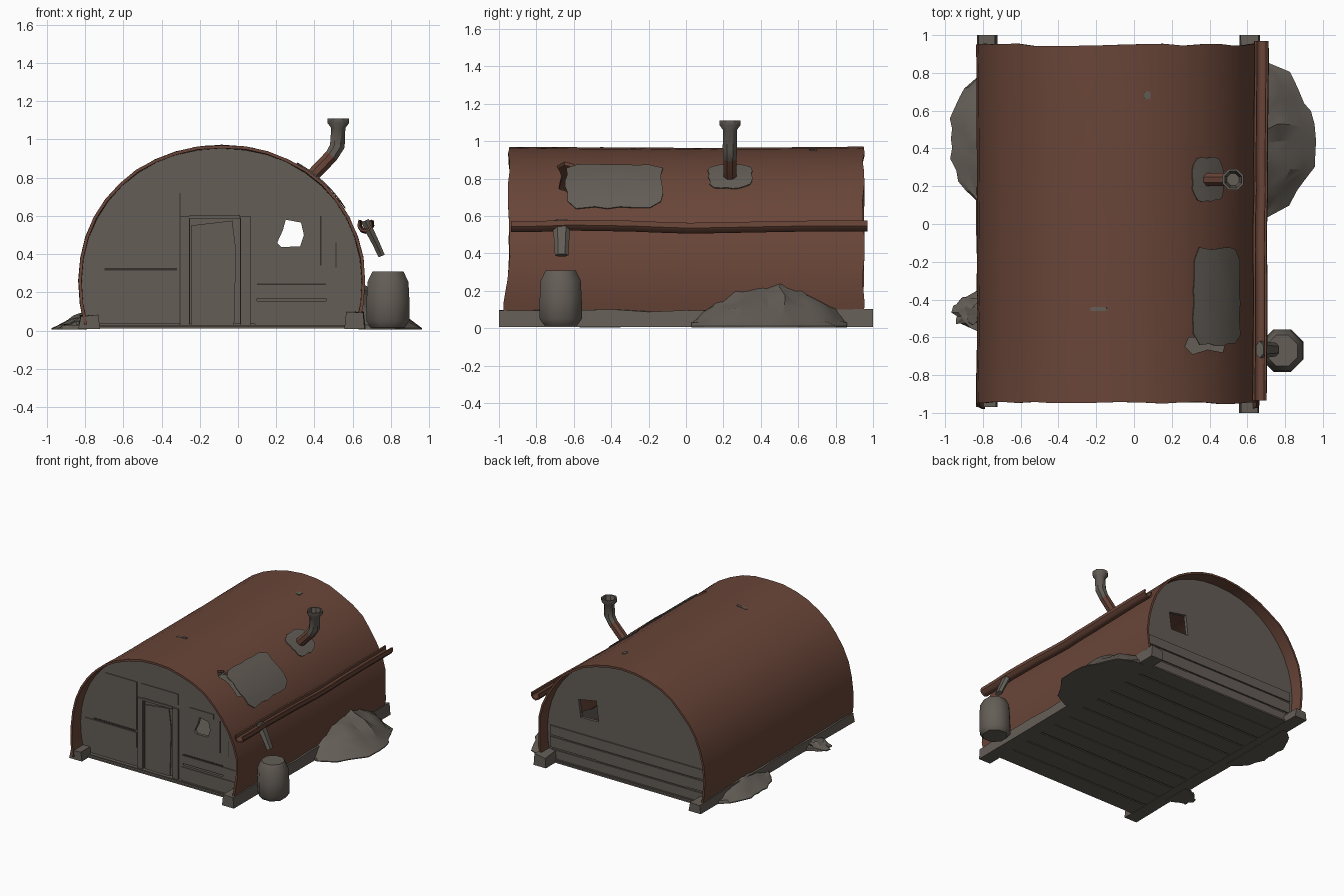
import bpy, bmesh, math, random
from math import sin, cos, pi, radians

if "Cube" in bpy.data.objects:
    bpy.data.objects.remove(bpy.data.objects["Cube"])

random.seed(4)
CX, CZ, RX, RZ = -0.085, 0.25, 0.745, 0.715
WY = 0.85  # outer face of the recessed end walls


def mat(name, rgb):
    m = bpy.data.materials.new(name)
    m.diffuse_color = (*rgb, 1)
    m.use_nodes = True
    m.node_tree.nodes["Principled BSDF"].inputs["Base Color"].default_value = m.diffuse_color
    return m


RUST = mat("rusted_metal", (0.142, 0.060, 0.040))
GREY = mat("weathered_grey", (0.126, 0.110, 0.093))
DARK = mat("dark_gap", (0.035, 0.030, 0.026))


def jit(a):
    return random.uniform(-a, a)


def make(name, verts, faces, material, smooth=None):
    me = bpy.data.meshes.new(name)
    me.from_pydata(verts, [], faces)
    bm = bmesh.new()
    bm.from_mesh(me)
    bmesh.ops.recalc_face_normals(bm, faces=bm.faces)
    bm.to_mesh(me)
    bm.free()
    me.materials.append(material)
    ob = bpy.data.objects.new(name, me)
    bpy.context.collection.objects.link(ob)
    if smooth:
        shade(ob, smooth)
    return ob


def select(ob):
    bpy.ops.object.select_all(action='DESELECT')
    ob.select_set(True)
    bpy.context.view_layer.objects.active = ob


def shade(ob, angle):
    select(ob)
    bpy.ops.object.shade_smooth_by_angle(angle=radians(angle))


def apply_mod(ob, kind, **props):
    m = ob.modifiers.new("mod", kind)
    for k, v in props.items():
        setattr(m, k, v)
    select(ob)
    bpy.ops.object.modifier_apply(modifier=m.name)


def prism(polys, lo, hi, axis):
    """Closed prisms from 2D polygons, extruded along y (x,z polys) or z (x,y polys)."""
    vs, fs = [], []
    for p in polys:
        b, n = len(vs), len(p)
        for d in (lo, hi):
            vs += [(u, d, v) if axis == 'y' else (u, v, d) for u, v in p]
        fs += [tuple(range(b, b + n)), tuple(range(b + n, b + 2 * n))]
        fs += [(b + i, b + (i + 1) % n, b + n + (i + 1) % n, b + n + i) for i in range(n)]
    return vs, fs


def rect(x0, x1, z0, z1):
    return [(x0, z0), (x1, z0), (x1, z1), (x0, z1)]


def cut(ob, polys, lo, hi, axis, material):
    c = make("cutter", *prism(polys, lo, hi, axis), material)
    c.hide_render = True
    apply_mod(ob, 'BOOLEAN', object=c, operation='DIFFERENCE', solver='EXACT')
    bpy.data.objects.remove(c)


def grid_faces(n, m, close=False):
    """Quads of n rows of m points."""
    return [(i * m + j, i * m + (j + 1) % m, (i + 1) * m + (j + 1) % m, (i + 1) * m + j)
            for i in range(n - 1) for j in range(m if close else m - 1)]


def tube(name, rings, y, sides, material, smooth=40, flat=1.0):
    """Rings (x, z, radius, tilt) in a plane of constant y, capped."""
    vs = []
    for x, z, r, t in rings:
        for k in range(sides):
            a = 2 * pi * (k + .5) / sides
            vs.append((x + r * flat * cos(a) * cos(t), y + r * sin(a), z - r * flat * cos(a) * sin(t)))
    fs = grid_faces(len(rings), sides, True)
    fs += [tuple(range(sides)), tuple(range(len(vs) - sides, len(vs)))]
    return make(name, vs, fs, material, smooth)


def on_roof(a, y, off):
    """Point on the slightly squared arch."""
    c, s = (math.copysign(abs(v) ** 0.96, v) for v in (cos(a), sin(a)))
    return (CX + (RX + off) * c, y, CZ + (RZ + off) * s)


# Curved roof shell with uneven ends
NA, NY = 25, 13
verts = []
for i in range(NY):
    t = i / (NY - 1) * 2 - 1
    for j in range(NA):
        a = radians(-17 + 214 * j / (NA - 1))
        y = t * 0.948
        if abs(t) == 1:
            y += jit(0.007)
        if t == -1 and (j < 2 or j > NA - 3):
            y -= 0.025
        verts.append(on_roof(a, y, 0.006 * t * t + jit(0.002)))
roof = make("roof_shell", verts, grid_faces(NY, NA), RUST)
apply_mod(roof, 'SOLIDIFY', thickness=0.016, offset=-1 if roof.data.polygons[150].normal.z > 0 else 1)
cut(roof, [[(0.29, -0.60), (0.27, -0.65), (0.31, -0.69), (0.39, -0.665), (0.47, -0.68), (0.49, -0.60)]],
    0.6, 1.2, 'z', RUST)
shade(roof, 35)


# Patches that follow the roof
def patch(name, a0, a1, y0, y1, power, off, jag):
    n, vs = 24, []
    for r in (1, 0.66, 0.33):
        for k in range(n):
            c, s = cos(2 * pi * (k + .5) / n), sin(2 * pi * (k + .5) / n)
            q = r / (abs(c) ** power + abs(s) ** power) ** (1 / power)
            q *= 1 + (jit(jag) if r == 1 else 0)
            vs.append(on_roof(radians((a0 + a1) / 2 + (a1 - a0) / 2 * q * c),
                              (y0 + y1) / 2 + (y1 - y0) / 2 * q * s, off))
    ob = make(name, vs, grid_faces(3, n, True) + [tuple(range(2 * n, 3 * n))], GREY)
    apply_mod(ob, 'SOLIDIFY', thickness=0.006, offset=0)
    shade(ob, 40)


patch("roof_patch", 32, 59, -0.64, -0.13, 14, 0.009, 0.04)
patch("chimney_flange", 43, 59, 0.12, 0.35, 4, 0.006, 0.06)
patch("small_patch_top", 77.5, 80, 0.66, 0.70, 9, 0.003, 0.1)
patch("small_patch_left", 94, 100.5, -0.46, -0.44, 9, 0.003, 0.1)

# Recessed end walls with window holes and slits
arch = [on_roof(radians(-17 + 214 * i / 24), 0, -0.012)[::2] for i in range(25)]
front = make("front_wall", *prism([arch], -WY, -WY + 0.025, 'y'), GREY)
window = [(0.205, 0.46), (0.225, 0.437), (0.325, 0.44), (0.345, 0.50), (0.33, 0.565), (0.25, 0.58), (0.235, 0.525)]
cut(front, [window, rect(0.10, 0.46, 0.155, 0.167)], -1, -0.7, 'y', GREY)
cut(front, [rect(-0.25, 0.01, 0.03, 0.585)], -1, -WY + 0.014, 'y', GREY)
back = make("back_wall", *prism([arch], WY - 0.025, WY, 'y'), GREY)
cut(back, [[(0.19, 0.425), (0.35, 0.42), (0.37, 0.56), (0.21, 0.59)]], 0.7, 1, 'y', GREY)


def plates(name, polys, side, inner, outer, material):
    """Boards on an end wall; depths are measured outward from its face."""
    a, b = side * (WY + inner), side * (WY + outer)
    make(name, *prism(polys, min(a, b), max(a, b), 'y'), material)


# Door and raised boards on the front
plates("door_leaf", [[(-0.245, 0.03), (-0.02, 0.03), (-0.01, 0.42), (-0.03, 0.575), (-0.245, 0.55)]],
       -1, -0.016, -0.006, GREY)
plates("door_frame", [rect(-0.30, -0.255, 0.02, 0.60), rect(0.012, 0.065, 0.02, 0.60),
                      rect(-0.254, 0.011, 0.586, 0.605)], -1, -0.005, 0.010, GREY)
plates("front_boards", [
    [(-0.74, 0.34), (-0.31, 0.33), (-0.31, 0.72), (-0.60, 0.72), (-0.70, 0.62)],
    rect(-0.78, -0.31, 0.19, 0.31), rect(0.10, 0.60, 0.18, 0.235), rect(0.09, 0.60, 0.03, 0.14),
    rect(-0.27, 0.06, 0.63, 0.72), rect(0.16, 0.38, 0.60, 0.64)], -1, -0.005, 0.006, GREY)
# Cracks between the boards
plates("front_cracks", [
    rect(-0.70, -0.32, 0.314, 0.326), rect(-0.306, -0.301, 0.03, 0.72), rect(0.10, 0.46, 0.238, 0.246),
    rect(0.43, 0.436, 0.34, 0.60), rect(0.51, 0.516, 0.33, 0.46)], -1, -0.002, 0.003, DARK)
plates("back_boards", [rect(-0.77, 0.60, 0.02, 0.10), rect(-0.79, 0.62, 0.115, 0.20),
                       rect(-0.79, 0.62, 0.215, 0.29)], 1, -0.005, 0.010, GREY)
plates("back_cracks", [rect(-0.60, 0.2, 0.104, 0.111), rect(-0.70, 0.5, 0.204, 0.211)], 1, -0.002, 0.003, DARK)

# Floor of thin cross boards over a slab
make("floor_slab", *prism([rect(-0.78, 0.60, -0.87, 0.87)], 0.018, 0.03, 'z'), GREY)
boards = []
for i in range(11):
    y = -0.89 + i * 0.162
    boards.append([(-0.79 + jit(.02), y), (0.61 + jit(.02), y + jit(.006)),
                   (0.61 + jit(.02), y + 0.153), (-0.79 + jit(.02), y + 0.153 + jit(.006))])
make("floor_boards", *prism(boards, 0.01, 0.022, 'z'), GREY)

# Side sills
for name, x0, x1, h in (("left_sill", -0.833, -0.725, 0.08), ("right_sill", 0.56, 0.665, 0.095)):
    vs = []
    for i in range(11):
        y = -1 + 0.2 * i
        if name == "left_sill" and i == 0:
            y = -0.97
        vs += [(x0 + jit(.004), y, 0.008), (x1 + jit(.004), y, 0.008),
               (x1 - 0.008 + jit(.004), y, h + jit(.008)), (x0 + 0.008 + jit(.004), y, h + jit(.008))]
    make(name, vs, grid_faces(11, 4, True) + [(0, 1, 2, 3), (40, 41, 42, 43)], GREY, 30)

# Chimney: rusty elbow, grey flared top
chimney = tube("chimney", [(0.37, 0.79, .038, .7), (0.49, 0.915, .038, .7), (0.52, 0.965, .042, .2),
                           (0.525, 1.06, .040, 0), (0.525, 1.085, .060, 0), (0.525, 1.11, .060, 0),
                           (0.525, 1.11, .048, 0), (0.525, 1.03, .034, 0)], 0.235, 8, RUST)
chimney.data.materials.append(GREY)
for p in chimney.data.polygons:
    p.material_index = int(p.center.z > 0.9)

# Sagging gutter trough along the right side
vs = []
for i in range(13):
    t = i / 12
    x, z = 0.665 + 0.008 * t + jit(.003), 0.555 + 0.006 * sin(9 * t) + jit(.004)
    vs += [(x + 0.034 * cos(radians(a)), -0.935 + 1.905 * t, z + 0.034 * sin(radians(a)))
           for a in (150, 195, 235, 270, 305, 345, 390)]
gutter = make("gutter", vs, grid_faces(13, 7), RUST)
apply_mod(gutter, 'SOLIDIFY', thickness=0.012, offset=0)
shade(gutter, 40)
# Broken downspout
tube("downspout", [(0.665, 0.575, .045, -.4), (0.69, 0.52, .045, -.4), (0.72, 0.46, .040, -.4),
                   (0.752, 0.39, .036, -.4)], -0.665, 6, GREY, flat=0.55)

# Barrel
tube("barrel", [(0.785, 0.015, .095, 0), (0.785, 0.05, .122, 0), (0.785, 0.15, .122, 0), (0.785, 0.255, .116, 0),
                (0.785, 0.308, .088, 0)], -0.67, 8, GREY, 50)


# Rubble heaps leaning on the sides
def heap(name, side, x_in, width, y0, y1, h):
    n, m, vs = 13, 6, []
    for i in range(n):
        v = i / (n - 1)
        s = max(sin(pi * v), 0.02)
        w = width * s ** 0.4 * random.uniform(0.83, 1.0)
        for j in range(m):
            u = j / (m - 1)
            z = h * s ** 0.6 * (1 - u ** 1.3) * random.uniform(0.78, 1.06)
            vs.append((side * (x_in + w * u), y0 + (y1 - y0) * v + (jit(.02) if 0 < i < n - 1 else 0),
                       max(z, 0.03 * (j < m - 1), 0.012)))
    fs = grid_faces(n, m)
    k = len(vs)
    vs += [(x, y, 0.005) for x, y, z in vs]
    fs += [tuple(q + k for q in f) for f in fs]
    rim = list(range(m)) + [i * m + m - 1 for i in range(1, n)] + \
        [(n - 1) * m + j for j in range(m - 2, -1, -1)] + [i * m for i in range(n - 2, 0, -1)]
    fs += [(a, b, b + k, a + k) for a, b in zip(rim, rim[1:] + rim[:1])]
    make(name, vs, fs, GREY, 25)


heap("right_rubble", 1, 0.63, 0.35, 0.03, 0.86, 0.25)
heap("left_rubble", -1, 0.79, 0.20, 0.12, 0.78, 0.11)
heap("left_small_rubble", -1, 0.79, 0.18, -0.57, -0.35, 0.08)
